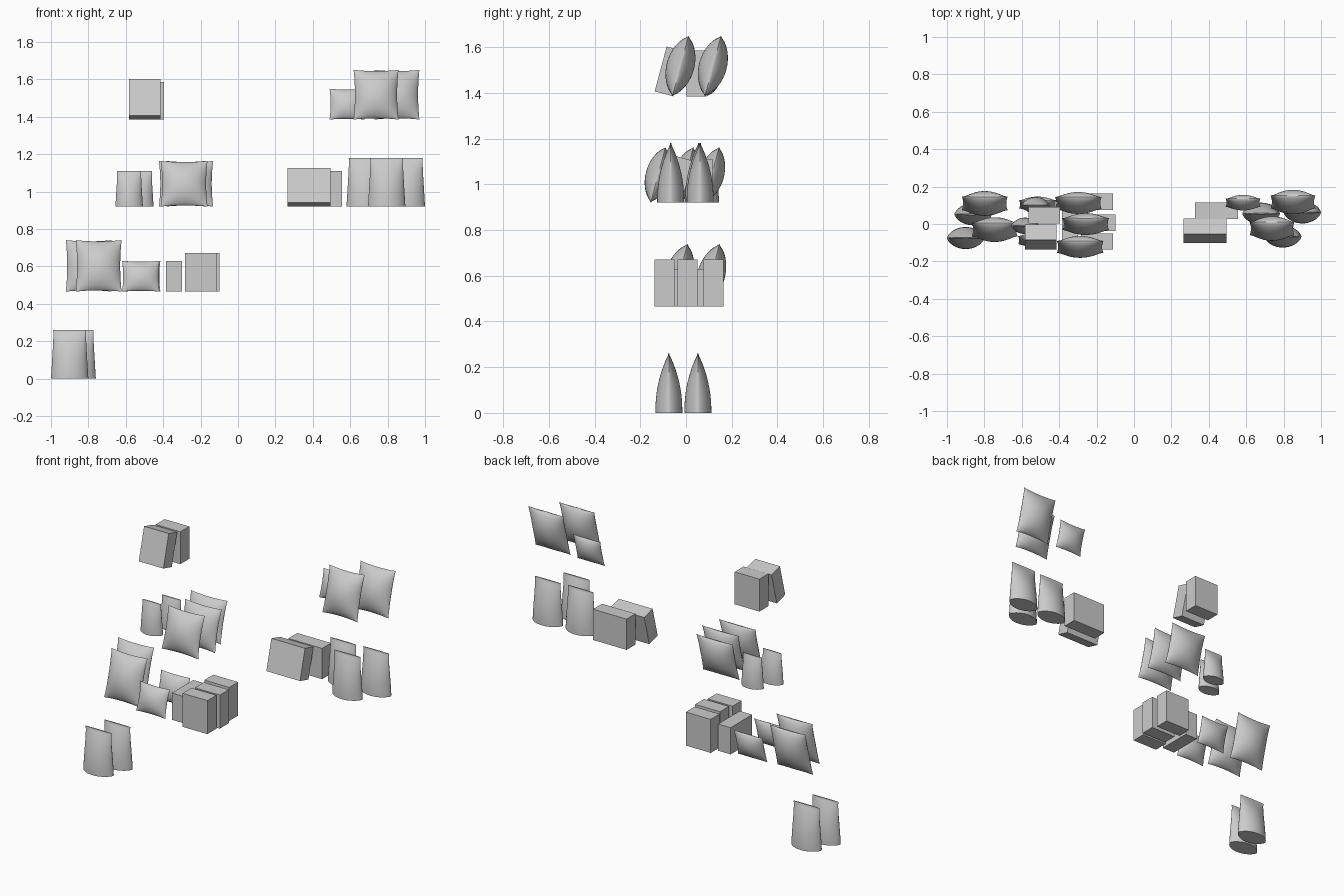
import bpy, bmesh, math
from mathutils import Matrix

cube = bpy.data.objects.get("Cube")
if cube:
    bpy.data.objects.remove(cube, do_unlink=True)

grey = bpy.data.materials.new("plain_grey")
grey.use_nodes = True
COLOUR = (0.6, 0.6, 0.6, 1)
grey.diffuse_color = COLOUR
grey.node_tree.nodes["Principled BSDF"].inputs["Base Color"].default_value = COLOUR

SHELF = [0.0, 0.465, 0.92, 1.385]   # heights the goods rest at
LEAN = math.radians(15)             # backward lean of bags and front boxes
N = 20                              # grid steps across each sheet


def finish(bm, name, x, y, z, lean=0, smooth=False):
    mesh = bpy.data.meshes.new(name)
    bmesh.ops.recalc_face_normals(bm, faces=bm.faces)
    bm.to_mesh(mesh)
    bm.free()
    mesh.materials.append(grey)
    obj = bpy.data.objects.new(name, mesh)
    bpy.context.collection.objects.link(obj)
    obj.location = (x, y, z)
    obj.rotation_euler.x = -lean
    if smooth:
        bpy.ops.object.select_all(action="DESELECT")
        obj.select_set(True)
        bpy.context.view_layer.objects.active = obj
        bpy.ops.object.shade_smooth_by_angle(angle=math.radians(40))
    return obj


def two_sheets(shape):
    """Front and back sheets joined at the seams; shape(u, v) -> x, half depth, z."""
    bm = bmesh.new()
    steps = [math.sin((i / N - 0.5) * math.pi) for i in range(N + 1)]
    for side in (-1, 1):
        rows = []
        for v in steps:
            row = []
            for u in steps:
                x, d, z = shape(u, v)
                row.append(bm.verts.new((x, side * d, z)))
            rows.append(row)
        for a, b in zip(rows, rows[1:]):
            for i in range(N):
                bm.faces.new((a[i], a[i + 1], b[i + 1], b[i]))
    bmesh.ops.remove_doubles(bm, verts=bm.verts, dist=0.00005)
    return bm


def bag(name, x, y, z, w, h, t):
    # pillow bag: pinched seams with corners pulled outward, leaning back
    def shape(u, v):
        full = max(0, 1 - u * u) ** 0.7 * max(0, 1 - v * v) ** 0.7
        return (w / 2 * u * (1 - 0.06 * (1 - v * v)),
                t / 2 * full,
                h / 2 * (1 + v * (1 - 0.05 * (1 - u * u))))
    finish(two_sheets(shape), name, x, y, z, LEAN, True)


def pouch(name, x, y, z, w, h, t):
    # stand-up pouch: lens-shaped base closing to a flat seal on top
    def shape(u, v):
        k = (v + 1) / 2
        taper = 1 - 0.16 * k + 0.04 * k ** 8
        depth = t / 2 * max(0.05, 1 - k ** 2.2)
        return w / 2 * u * taper, depth * max(0, 1 - u * u) ** 0.65, h * k
    bm = two_sheets(shape)
    rim = [e for e in bm.edges if e.is_boundary]
    bmesh.ops.holes_fill(bm, edges=rim, sides=0)
    finish(bm, name, x, y, z, 0, True)


def box(name, x, y, z, w, d, h, lean=0):
    # carton whose back bottom edge is the pivot
    bm = bmesh.new()
    bmesh.ops.create_cube(bm, size=1, matrix=Matrix.Translation((0, -d / 2, h / 2))
                          @ Matrix.Diagonal((w, d, h, 1)))
    finish(bm, name, x, y, z, lean)


# Bottom shelf: two tall pouches
TALL = (0.2, 0.26, 0.118)
pouch("bottom_pouch_front", -0.9, -0.075, SHELF[0], *TALL)
pouch("bottom_pouch_back", -0.86, 0.052, SHELF[0], *TALL)

# Second shelf: large bags, small bags, cartons
LARGE = (0.245, 0.285, 0.122)
SMALL = (0.2, 0.17, 0.078)
bag("large_bag_front", -0.745, -0.067, SHELF[1], *LARGE)
bag("large_bag_back", -0.798, 0.073, SHELF[1], *LARGE)
bag("small_bag_front", -0.52, -0.108, SHELF[1], *SMALL)
bag("small_bag_back", -0.515, 0.083, SHELF[1], *SMALL)
box("long_carton", -0.343, 0.115, SHELF[1], 0.085, 0.21, 0.165)
for i, (x, y) in enumerate([(-0.198, -0.05), (-0.183, 0.05), (-0.198, 0.163)]):
    box(f"carton_{i + 1}", x, y, SHELF[1], 0.17, 0.087, 0.207)

# Third shelf, right: small pouches and squat bags
MINI = (0.147, 0.19, 0.088)
pouch("mini_pouch_front", -0.582, -0.01, SHELF[2], *MINI)
pouch("mini_pouch_back", -0.525, 0.1, SHELF[2], *MINI)
for i, (x, y) in enumerate([(-0.288, -0.155), (-0.258, -0.033), (-0.298, 0.08)]):
    bag(f"squat_bag_{i + 1}", x, y, SHELF[2], 0.25, 0.252, 0.108)

# Third shelf, left: wide cartons and tall pouches
box("wide_carton_front", 0.38, -0.02, SHELF[2], 0.23, 0.085, 0.19, LEAN)
box("wide_carton_back", 0.44, 0.115, SHELF[2], 0.23, 0.087, 0.19)
for i, (x, y) in enumerate([(0.795, -0.067), (0.9, 0.062), (0.68, 0.055)]):
    pouch(f"tall_pouch_{i + 1}", x, y, SHELF[2], *TALL)

# Top shelf: cartons, large bags and a small bag
box("top_carton_front", -0.498, -0.055, SHELF[3], 0.168, 0.085, 0.203, LEAN)
box("top_carton_back", -0.48, 0.09, SHELF[3], 0.168, 0.087, 0.2)
LARGE_TOP = (0.24, 0.275, 0.122)
bag("top_bag_front", 0.738, -0.06, SHELF[3], *LARGE_TOP)
bag("top_bag_back", 0.85, 0.082, SHELF[3], *LARGE_TOP)
bag("top_small_bag", 0.583, 0.092, SHELF[3], 0.187, 0.17, 0.078)
